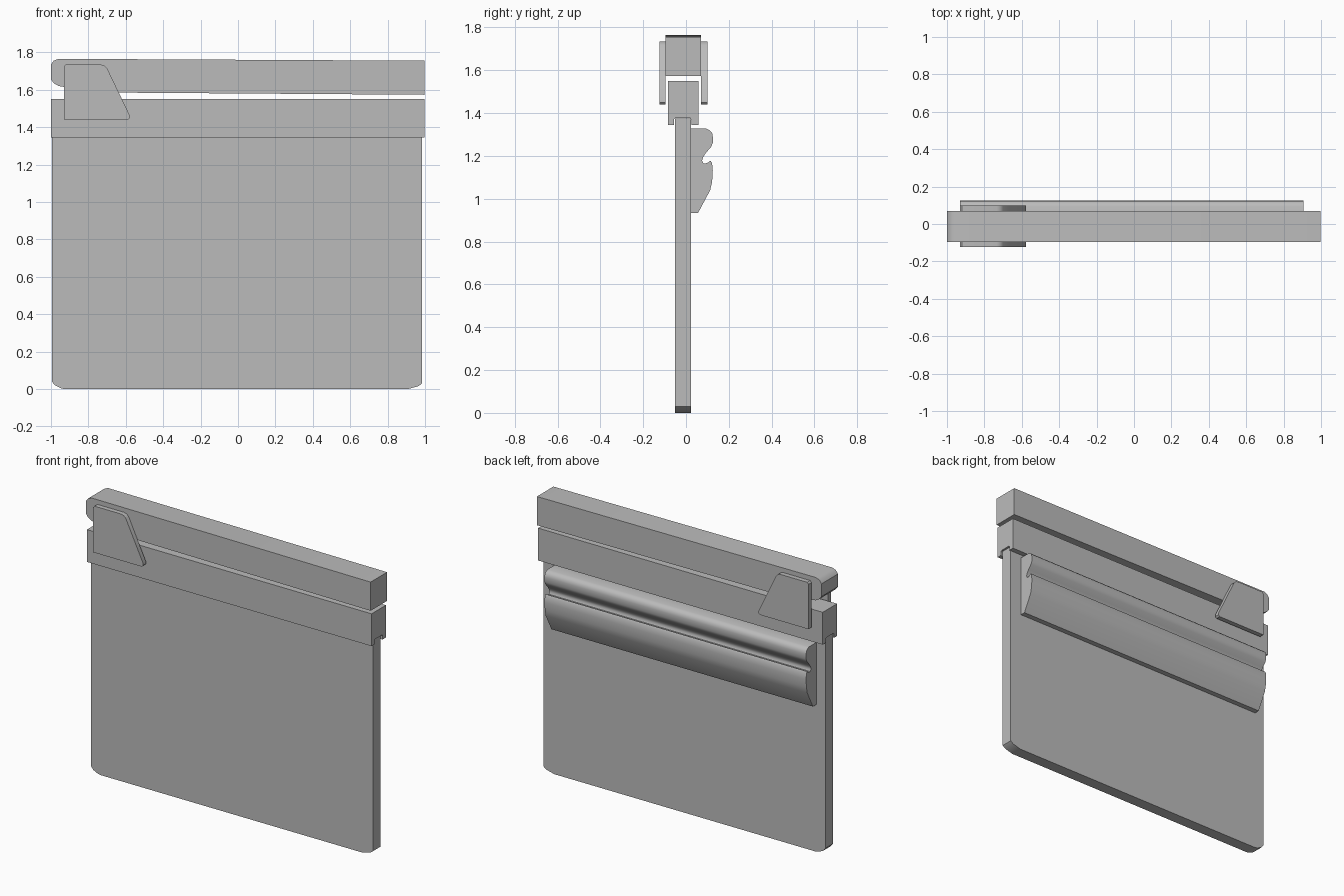
import bpy
import bmesh

cube = bpy.data.objects.get("Cube")
if cube:
    bpy.data.objects.remove(cube, do_unlink=True)

GREY = (0.5, 0.5, 0.5, 1)
metal = bpy.data.materials.new("plain_grey")
metal.use_nodes = True
metal.diffuse_color = GREY
metal.node_tree.nodes["Principled BSDF"].inputs["Base Color"].default_value = GREY


def extrude_profile(name, profile, start, end, axis, angle=0.6):
    """Extrude a closed profile along x (profile is y, z) or y (profile is x, z)."""
    bm = bmesh.new()
    place = (lambda p: (start, *p)) if axis == "x" else (lambda p: (p[0], start, p[1]))
    face = bm.faces.new([bm.verts.new(place(p)) for p in profile])
    moved = bmesh.ops.extrude_face_region(bm, geom=[face], use_keep_orig=True)["geom"]
    length = end - start
    offset = (length, 0, 0) if axis == "x" else (0, length, 0)
    bmesh.ops.translate(bm, vec=offset, verts=[v for v in moved if isinstance(v, bmesh.types.BMVert)])
    bmesh.ops.recalc_face_normals(bm, faces=bm.faces[:])
    mesh = bpy.data.meshes.new(name)
    bm.to_mesh(mesh)
    bm.free()
    mesh.materials.append(metal)
    obj = bpy.data.objects.new(name, mesh)
    bpy.context.collection.objects.link(obj)
    bpy.ops.object.select_all(action="DESELECT")
    obj.select_set(True)
    bpy.context.view_layer.objects.active = obj
    bpy.ops.object.shade_smooth_by_angle(angle=angle)
    return obj


# Flat panel with trimmed lower corners
panel = [(-0.995, 1.375), (-0.995, 0.04), (-0.98, 0.02), (-0.95, 0.005), (-0.93, 0),
         (0.91, 0), (0.965, 0.015), (0.985, 0.03), (0.985, 1.375)]
extrude_profile("panel", panel, -0.052, 0.023, "y")

# Lower bar, slotted underneath to hold the panel
lower_bar = [(-0.085, 1.55), (-0.085, 1.345), (-0.056, 1.345), (-0.056, 1.37),
             (-0.05, 1.376), (0.02, 1.376), (0.025, 1.37), (0.025, 1.345),
             (0.058, 1.345), (0.058, 1.55)]
extrude_profile("lower_bar", lower_bar, -1, 0.997, "x")

# Upper bar, slightly tapered with a rounded pivot end
upper_bar = [(-0.96, 1.765), (-0.985, 1.755), (-1, 1.735), (-1, 1.655), (-0.985, 1.635),
             (-0.96, 1.62), (-0.93, 1.615), (-0.72, 1.585), (0.997, 1.573), (0.997, 1.755)]
extrude_profile("upper_bar", upper_bar, -0.095, 0.07, "y")

# Pair of hinge plates joining the two bars
plate = [(-0.93, 1.725), (-0.92, 1.735), (-0.735, 1.735), (-0.715, 1.73), (-0.7, 1.715),
         (-0.58, 1.465), (-0.578, 1.45), (-0.588, 1.44), (-0.93, 1.44)]
for side, y0, y1 in (("front", -0.124, -0.095), ("back", 0.07, 0.1)):
    extrude_profile(side + "_hinge_plate", plate, y0, y1, "y")

# Curved grip rail along the back of the panel
rail = [(0.023, 1.327), (0.095, 1.327), (0.11, 1.32), (0.122, 1.307), (0.125, 1.29),
        (0.125, 1.26), (0.117, 1.242), (0.094, 1.215), (0.08, 1.195), (0.075, 1.178),
        (0.082, 1.165), (0.098, 1.166), (0.115, 1.178), (0.122, 1.165), (0.125, 1.13),
        (0.122, 1.08), (0.113, 1.04), (0.056, 0.933), (0.023, 0.933)]
extrude_profile("grip_rail", rail, -0.93, 0.905, "x", 0.8)
